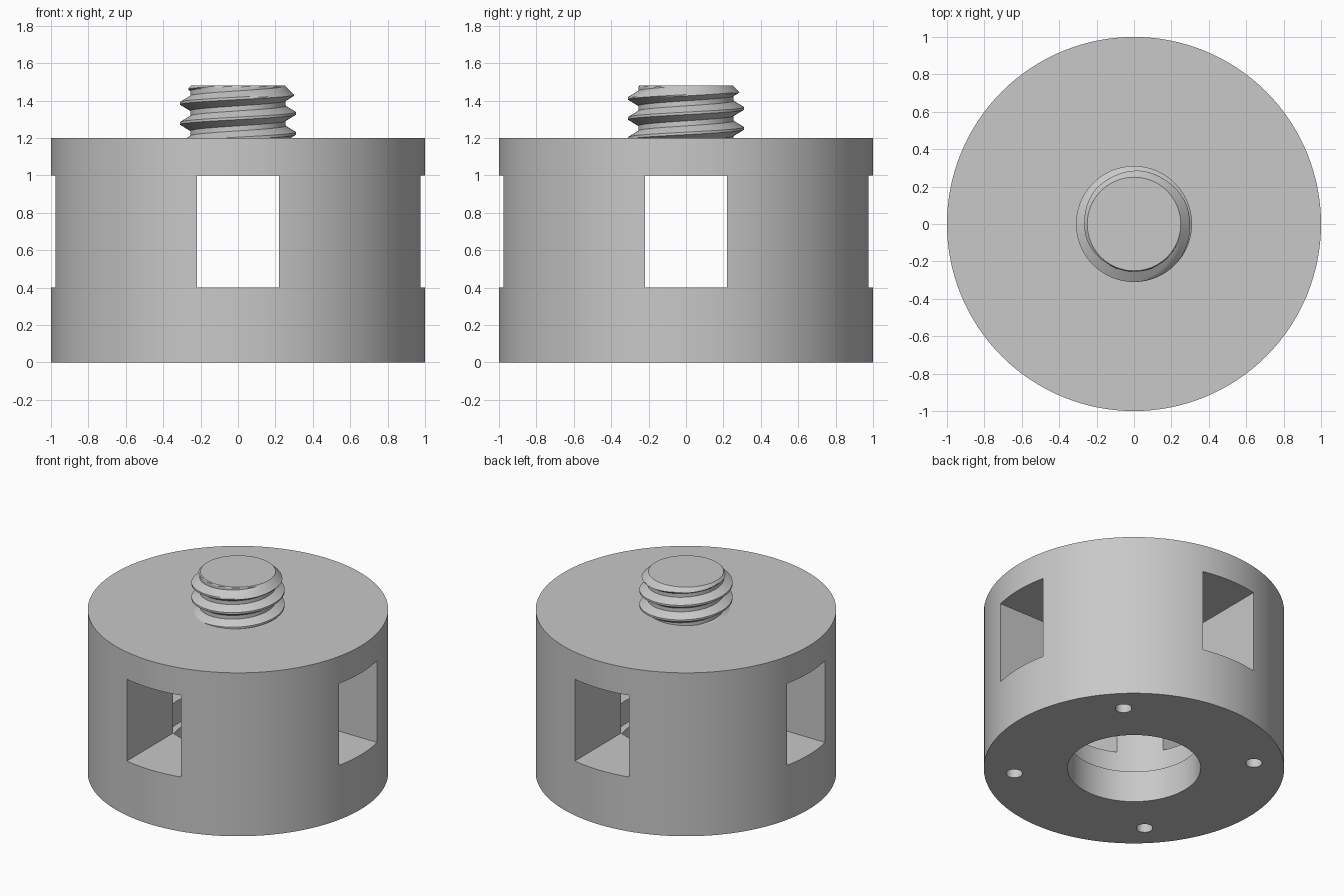
import bpy, bmesh, math

cube = bpy.data.objects.get("Cube")
if cube:
    bpy.data.objects.remove(cube, do_unlink=True)

grey = bpy.data.materials.new("plain grey")
grey.use_nodes = True
grey.diffuse_color = (0.58, 0.58, 0.58, 1)
grey.node_tree.nodes["Principled BSDF"].inputs["Base Color"].default_value = grey.diffuse_color


def cylinder(name, radius, z0, z1, x=0, y=0, sides=128):
    bpy.ops.mesh.primitive_cylinder_add(vertices=sides, radius=radius, depth=z1 - z0,
                                        location=(x, y, (z0 + z1) / 2))
    bpy.context.object.name = name
    return bpy.context.object


def box(name, sx, sy, z0, z1):
    bpy.ops.mesh.primitive_cube_add(size=1, location=(0, 0, (z0 + z1) / 2))
    ob = bpy.context.object
    ob.name = name
    ob.scale = (sx, sy, z1 - z0)
    return ob


def finish(ob):
    ob.data.materials.clear()
    ob.data.materials.append(grey)
    bpy.ops.object.select_all(action='DESELECT')
    ob.select_set(True)
    bpy.context.view_layer.objects.active = ob
    bpy.ops.object.shade_smooth_by_angle(angle=math.radians(25))


# Housing: a drum with a stepped bore, crossing windows and screw holes
BODY_TOP = 1.2
body = cylinder("housing", 1, 0, BODY_TOP)
cutters = [
    cylinder("bore_cutter", 0.443, -0.1, 0.5),
    cylinder("chamber_cutter", 0.49, 0.23, 1.0),
    box("window_cutter_x", 2.4, 0.44, 0.4, 1.0),
    box("window_cutter_y", 0.44, 2.4, 0.4, 1.0),
]
for i in range(4):
    a = math.radians(45 + 90 * i)
    cutters.append(cylinder("screw_hole_cutter", 0.055, -0.1, 0.3,
                            0.8 * math.cos(a), 0.8 * math.sin(a), 32))
bpy.context.view_layer.objects.active = body
for cutter in cutters:
    mod = body.modifiers.new("cut", 'BOOLEAN')
    mod.operation = 'DIFFERENCE'
    mod.solver = 'EXACT'
    mod.object = cutter
    bpy.ops.object.modifier_apply(modifier=mod.name)
for cutter in cutters:
    bpy.data.objects.remove(cutter, do_unlink=True)
finish(body)

# Threaded stud: helical ridge with a chamfered flat top
PITCH, ROOT, CREST = 0.107, 0.255, 0.31
LOW, HIGH, PHASE = BODY_TOP - 0.01, 1.48, 1.385
SEGMENTS, STEPS = 96, 16


def stud_radius(z, turn):
    # distance from the nearest crest, as a fraction of the pitch
    f = ((z - PHASE) / PITCH - turn + 0.5) % 1 - 0.5
    t = min(max((abs(f) - 0.0625) / 0.3125, 0), 1)
    return min(CREST + (ROOT - CREST) * t, 0.25 + HIGH - z)


bm = bmesh.new()
columns = []
for s in range(SEGMENTS + 1):
    angle = math.pi + math.tau * s / SEGMENTS
    turn = s / SEGMENTS
    column = []
    for k in range(-4 * STEPS, 3 * STEPS + 1):
        z = min(max(PHASE + PITCH * (turn + k / STEPS), LOW), HIGH)
        r = stud_radius(z, turn)
        column.append(bm.verts.new((r * math.cos(angle), r * math.sin(angle), z)))
    columns.append(column)
for a, b in zip(columns, columns[1:]):
    for k in range(len(a) - 1):
        bm.faces.new((a[k], b[k], b[k + 1], a[k + 1]))
bmesh.ops.remove_doubles(bm, verts=bm.verts, dist=0.0002)
bmesh.ops.holes_fill(bm, edges=[e for e in bm.edges if e.is_boundary], sides=0)
bmesh.ops.recalc_face_normals(bm, faces=bm.faces)
mesh = bpy.data.meshes.new("threaded_stud")
bm.to_mesh(mesh)
bm.free()
stud = bpy.data.objects.new("threaded_stud", mesh)
bpy.context.collection.objects.link(stud)
finish(stud)
